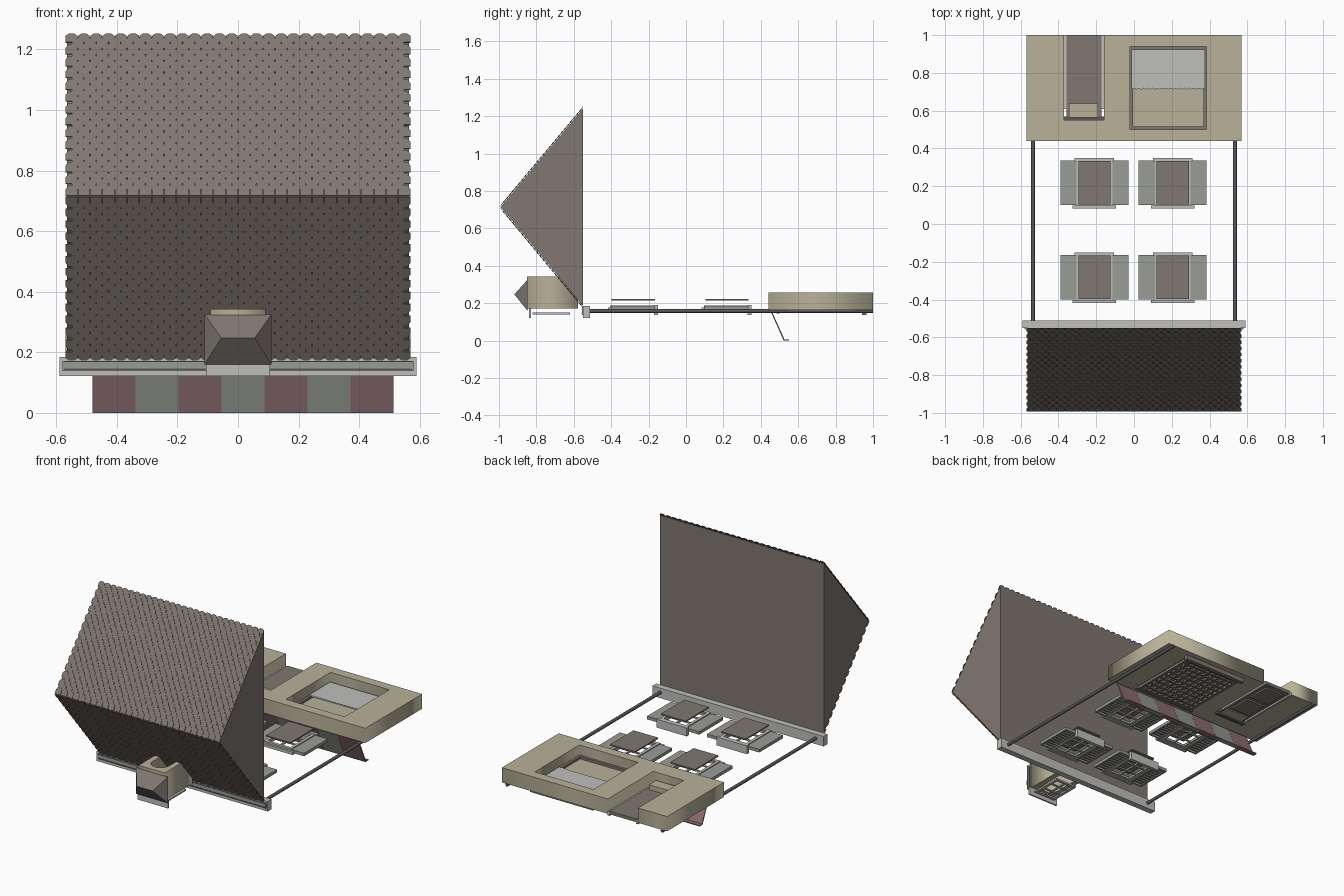
import bpy, bmesh, math
from mathutils import Vector, Matrix

cube = bpy.data.objects.get("Cube")
if cube:
    bpy.data.objects.remove(cube, do_unlink=True)


def material(name, r, g, b):
    m = bpy.data.materials.new(name)
    m.use_nodes = True
    m.diffuse_color = (r, g, b, 1)
    m.node_tree.nodes["Principled BSDF"].inputs["Base Color"].default_value = (r, g, b, 1)
    return m


TAUPE = material("taupe", .215, .185, .165)
KHAKI = material("khaki", .48, .44, .32)
LIGHT = material("light grey", .52, .52, .50)
SHUTTER = material("shutter grey", .32, .335, .31)
DARK = material("dark grey", .10, .10, .10)
PINK = material("dusty pink", .29, .165, .185)


def finish(name, bm, mat):
    bmesh.ops.recalc_face_normals(bm, faces=bm.faces)
    me = bpy.data.meshes.new(name)
    bm.to_mesh(me)
    bm.free()
    me.materials.append(mat)
    ob = bpy.data.objects.new(name, me)
    bpy.context.collection.objects.link(ob)
    return ob


def add_box(bm, x0, x1, y0, y1, z0, z1):
    size = Matrix.Diagonal((x1 - x0, y1 - y0, z1 - z0, 1))
    place = Matrix.Translation(((x0 + x1) / 2, (y0 + y1) / 2, (z0 + z1) / 2))
    bmesh.ops.create_cube(bm, size=1, matrix=place @ size)


def boxes(name, mat, *dims):
    bm = bmesh.new()
    for d in dims:
        add_box(bm, *d)
    return finish(name, bm, mat)


def add_prism(bm, points, shift):
    """Polygon extruded along a vector."""
    face = bm.faces.new([bm.verts.new(p) for p in points])
    res = bmesh.ops.extrude_face_region(bm, geom=[face])
    verts = [v for v in res["geom"] if isinstance(v, bmesh.types.BMVert)]
    bmesh.ops.translate(bm, verts=verts, vec=shift)
    bm.faces.new([v for v in face.verts]) if not face.is_valid else None


def slab(name, mat, outline, holes, z0, z1):
    """Flat outline with holes, given thickness along z."""
    cu = bpy.data.curves.new(name, "CURVE")
    cu.dimensions, cu.fill_mode, cu.extrude = "2D", "BOTH", (z1 - z0) / 2
    for loop in [outline] + holes:
        sp = cu.splines.new("POLY")
        sp.points.add(len(loop) - 1)
        for p, (x, y) in zip(sp.points, loop):
            p.co = (x, y, 0, 1)
        sp.use_cyclic_u = True
    ob = bpy.data.objects.new(name, cu)
    ob.location.z = (z0 + z1) / 2
    cu.materials.append(mat)
    bpy.context.collection.objects.link(ob)
    return ob


def rect(x0, x1, y0, y1):
    return [(x0, y0), (x1, y0), (x1, y1), (x0, y1)]


def frame(x0, x1, y0, y1, w, z0, z1):
    return [(x0, x1, y0, y0 + w, z0, z1), (x0, x1, y1 - w, y1, z0, z1),
            (x0, x0 + w, y0 + w, y1 - w, z0, z1), (x1 - w, x1, y0 + w, y1 - w, z0, z1)]


def lattice(x0, x1, y0, y1, nx, ny, w, z0, z1):
    """Frame with nx by ny panes."""
    bars = frame(x0, x1, y0, y1, w * 1.5, z0, z1)
    for i in range(1, nx):
        x = x0 + (x1 - x0) * i / nx
        bars.append((x - w / 2, x + w / 2, y0 + w, y1 - w, z0 + .001, z1 - .001))
    for i in range(1, ny):
        y = y0 + (y1 - y0) * i / ny
        bars.append((x0 + w, x1 - w, y - w / 2, y + w / 2, z0 + .002, z1 - .002))
    return bars


# Roof: solid triangular core
RIDGE, EAVE, BACK = Vector((0, -.99, .715)), Vector((0, -.55, .185)), Vector((0, -.55, 1.24))
bm = bmesh.new()
add_prism(bm, [p + Vector((-.565, 0, 0)) for p in (RIDGE, EAVE, BACK)], (1.13, 0, 0))
finish("roof_core", bm, TAUPE)

# Shingles: staggered rows of pointed plates on both slopes
COLS, ROWS, PITCH = 28, 27, .0407
for name, end in (("front_shingles", EAVE), ("rear_shingles", BACK)):
    bm = bmesh.new()
    run = end - RIDGE
    step, down = run.length / ROWS, run.normalized()
    normal = Vector((0, -abs(down.z), -abs(down.y) if end is EAVE else abs(down.y)))
    for r in range(ROWS):
        n = COLS - r % 2
        for c in range(n):
            x, h = (c - (n - 1) / 2) * PITCH, PITCH / 2 - .001
            pts = []
            for px, d in ((-h, 0), (h, 0), (h, 1.0), (h * .45, 1.55), (-h * .45, 1.55), (-h, 1.0)):
                s = min(r * step + d * step, run.length + .008)
                pts.append(RIDGE + down * s + Vector((x + px, 0, 0)) + normal * (.0015 + .003 * d))
            add_prism(bm, pts, normal * .003)
    finish(name, bm, TAUPE)

# Gutter along the eave
boxes("gutter", LIGHT, (-.59, .59, -.55, -.512, .122, .184))
boxes("gutter_channel", SHUTTER, (-.58, .58, -.556, -.549, .138, .172))
boxes("gutter_seam", DARK, (-.575, .575, -.559, -.555, .142, .147), (-.575, .575, -.559, -.555, .168, .171))

# Corner pipes
for side, x in (("left", .535), ("right", -.535)):
    bm = bmesh.new()
    bmesh.ops.create_cone(bm, cap_ends=True, segments=12, radius1=.01, radius2=.01, depth=1.515,
                          matrix=Matrix.Translation((x, .2425, .158)) @ Matrix.Rotation(math.pi / 2, 4, "X"))
    finish(side + "_pipe", bm, DARK)

# Ground floor wall with window and door openings
slab("ground_wall", KHAKI,
     [(-.57, .44), (.57, .44), (.57, 1), (-.16, 1), (-.16, .55), (-.37, .55), (-.37, 1), (-.57, 1)],
     [rect(-.02, .385, .5, .94)], .165, .257)

# Shop window
boxes("shop_window_frame", TAUPE, *frame(-.02, .385, .5, .94, .016, .17, .195))
boxes("shop_window_base", KHAKI, (-.005, .37, .51, .93, .172, .18))
blind_edge = [(.375, .925), (-.012, .925)]
for i in range(33):
    blind_edge.append((-.012 + .387 * i / 32, .712 + .007 * (i % 2)))
slab("shop_blind", LIGHT, blind_edge, [], .197, .205)
boxes("shop_window_lattice", TAUPE, *lattice(-.02, .385, .5, .94, 10, 10, .012, .148, .164))
boxes("shop_window_sills", TAUPE, (-.035, .4, .94, .965, .138, .166), (-.035, .4, .485, .5, .145, .166))

# Door
boxes("door", TAUPE, (-.357, -.173, .57, 1, .165, .185))
boxes("door_panels", TAUPE, (-.33, -.2, .66, .80, .155, .166), (-.33, -.2, .83, .97, .155, .166))
boxes("door_jambs", LIGHT, (-.37, -.357, .61, 1, .155, .18), (-.173, -.16, .61, 1, .155, .18))
boxes("door_head", DARK, (-.37, -.16, .55, .57, .152, .18))
boxes("door_transom", KHAKI, (-.345, -.19, .565, .637, .16, .215))

# Upper windows with shutters
for x in (-.21, .205):
    for y in (-.28, .22):
        tag = ("left" if x > 0 else "right") + ("_upper" if y < 0 else "_lower")
        boxes(tag + "_window_backing", TAUPE, (x - .085, x + .085, y - .117, y + .113, .214, .222))
        boxes(tag + "_window_frame", LIGHT, *frame(x - .095, x + .095, y - .125, y + .115, .018, .165, .188))
        boxes(tag + "_window_lattice", LIGHT, *lattice(x - .085, x + .085, y - .115, y + .11, 2, 3, .01, .168, .18))
        boxes(tag + "_window_sill", LIGHT, (x - .105, x + .105, y + .11, y + .13, .138, .19))
        boxes(tag + "_window_lintel", LIGHT, (x - .115, x + .115, y - .138, y - .122, .16, .178))
        for s in (-1, 1):
            c = x + s * .137
            parts = [(c - .043, c + .043, y - .12, y + .115, .175, .182)]
            parts += frame(c - .043, c + .043, y - .12, y + .115, .01, .163, .175)
            for k in range(9):
                yy = y - .1 + k * .0235
                parts.append((c - .033, c + .033, yy, yy + .012, .167, .175))
            boxes(tag + ("_left_shutter" if s > 0 else "_right_shutter"), SHUTTER, *parts)

# Striped awning: sloping sheet with a flap, one strip per colour
for i in range(7):
    x0 = -.48 + i * .142
    bm = bmesh.new()
    add_prism(bm, [(x0, .46, .155), (x0, .527, .006), (x0, .552, .006), (x0, .552, 0),
                   (x0, .522, 0), (x0, .453, .155)], (.141, 0, 0))
    finish("awning_strip_%d" % (i + 1), bm, SHUTTER if i % 2 else PINK)

# Dormer: arched body, hipped roof, window
arch = [(.055, -.577), (.055, -.73)]
arch += [(.055 * math.cos(a), -.76 - .055 * math.sin(a)) for a in [math.pi * k / 12 for k in range(13)]]
arch += [(-.055, -.577)]
slab("dormer_body", KHAKI, [(.09, -.577), (.09, -.85), (-.09, -.85), (-.09, -.577)] + arch[::-1], [], .172, .343)
bm = bmesh.new()
base = [bm.verts.new((x, -.848, z)) for x, z in ((-.11, .16), (.11, .16), (.11, .325), (-.11, .325))]
left, right = bm.verts.new((.055, -.918, .247)), bm.verts.new((-.055, -.918, .247))
for f in (base, (base[0], base[1], left, right), (base[1], base[2], left),
          (base[2], base[3], right, left), (base[3], base[0], right)):
    bm.faces.new(f)
finish("dormer_roof", bm, TAUPE)
boxes("dormer_lintel", LIGHT, (-.105, .105, -.84, -.83, .122, .172))
boxes("dormer_window", LIGHT, *lattice(-.075, .075, -.82, -.62, 2, 3, .012, .14, .15))
